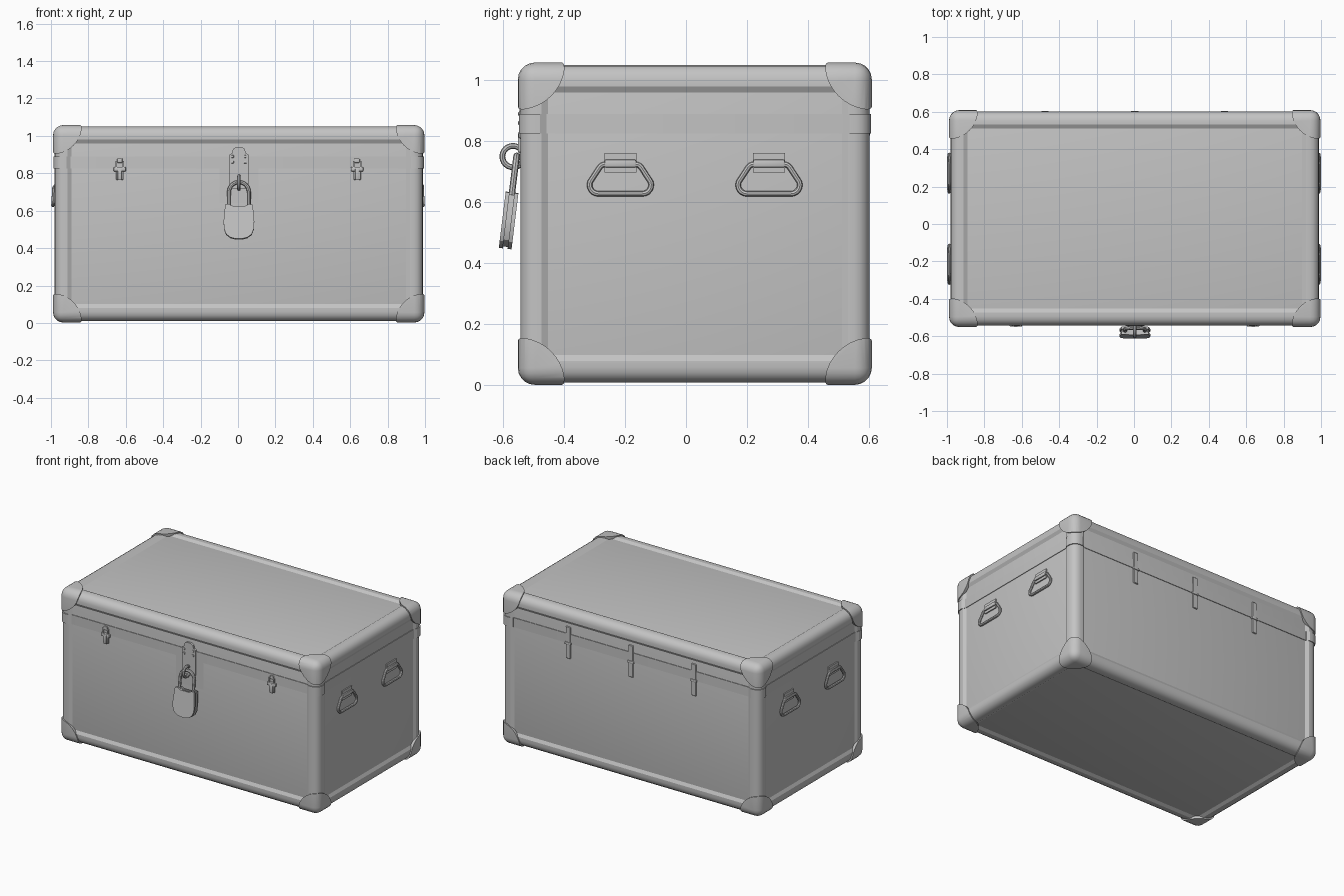
import bpy, bmesh, math
from mathutils import Vector, Matrix

if "Cube" in bpy.data.objects:
    bpy.data.objects.remove(bpy.data.objects["Cube"])

C = Vector((0.004, 0.029, 0.530))      # chest centre
H = Vector((0.985, 0.572, 0.520))      # half size over the edge trims
D = 0.011                              # panel recess below the trims
FRONT = C.y - H.y + D                  # front panel plane
BACK = C.y + H.y - D                   # back panel plane
SEAM = 0.825

gray = bpy.data.materials.new("plain_gray")
gray.diffuse_color = (0.55, 0.55, 0.55, 1)
gray.use_nodes = True
gray.node_tree.nodes["Principled BSDF"].inputs["Base Color"].default_value = gray.diffuse_color


def add_object(name, bm):
    bmesh.ops.recalc_face_normals(bm, faces=bm.faces)
    mesh = bpy.data.meshes.new(name)
    bm.to_mesh(mesh)
    bm.free()
    mesh.materials.append(gray)
    ob = bpy.data.objects.new(name, mesh)
    bpy.context.collection.objects.link(ob)
    return ob


def rounded_box(name, centre, half, r=0.0, seg=4, upright_only=False):
    bm = bmesh.new()
    bmesh.ops.create_cube(bm, size=2)
    for v in bm.verts:
        v.co = Vector(centre) + Vector([a * b for a, b in zip(v.co, half)])
    if r:
        edges = [e for e in bm.edges if not upright_only
                 or abs(e.verts[0].co.z - e.verts[1].co.z) > 1e-5]
        bmesh.ops.bevel(bm, geom=edges, offset=r, segments=seg, profile=0.5, affect='EDGES')
    return add_object(name, bm)


def prism(bm, rings):
    """Closed solid between two matching outlines."""
    a, b = [[bm.verts.new(p) for p in ring] for ring in rings]
    bm.faces.new(a)
    bm.faces.new(b[::-1])
    for i in range(len(a)):
        j = (i + 1) % len(a)
        bm.faces.new((a[i], b[i], b[j], a[j]))


def plate(name, outline, y0, y1, matrix=None):
    """Outline in x and z, thickened along y."""
    bm = bmesh.new()
    prism(bm, [[(x, y, z) for x, z in outline] for y in (y0, y1)])
    if matrix:
        bm.transform(matrix)
    return add_object(name, bm)


def tube(name, points, r, closed=False, matrix=None):
    cu = bpy.data.curves.new(name + "_path", 'CURVE')
    cu.dimensions = '3D'
    cu.bevel_depth, cu.bevel_resolution, cu.use_fill_caps = r, 2, True
    sp = cu.splines.new('POLY')
    sp.points.add(len(points) - 1)
    for p, co in zip(sp.points, points):
        p.co = (*co, 1)
    sp.use_cyclic_u = closed
    tmp = bpy.data.objects.new(name + "_path", cu)
    bpy.context.collection.objects.link(tmp)
    dg = bpy.context.evaluated_depsgraph_get()
    mesh = bpy.data.meshes.new_from_object(tmp.evaluated_get(dg))
    bm = bmesh.new()
    bm.from_mesh(mesh)
    bpy.data.objects.remove(tmp)
    if matrix:
        bm.transform(matrix)
    return add_object(name, bm)


def arc(cx, cy, r, a0, a1, n):
    return [(cx + r * math.cos(math.radians(a0 + (a1 - a0) * i / n)),
             cy + r * math.sin(math.radians(a0 + (a1 - a0) * i / n))) for i in range(n + 1)]


# angle trim section, measured inward from the outer corner
W, R = 0.09, 0.05
SECTION = [(W, W), (W, D), (W - 0.02, 0)] + arc(R, R, R, 270, 180, 4) + [(0, W - 0.02), (D, W)]


def edge_trims(name, axis, lo, hi, grow=0.0):
    bm = bmesh.new()
    i, j = [k for k in range(3) if k != axis]
    for si in (-1, 1):
        for sj in (-1, 1):
            rings = []
            for t in (lo, hi):
                ring = []
                for u, v in SECTION:
                    p = Vector()
                    p[i] = C[i] + si * (H[i] + grow - u)
                    p[j] = C[j] + sj * (H[j] + grow - v)
                    p[axis] = t
                    ring.append(p)
                rings.append(ring)
            prism(bm, rings)
    return add_object(name, bm)


# chest panels, trims and lid lip
rounded_box("chest_panels", C, H - Vector((D, D, D)), 0.05)
for axis, name in enumerate(("long_trims", "short_trims", "upright_trims")):
    edge_trims(name, axis, C[axis] - H[axis] + 0.06, C[axis] + H[axis] - 0.06)
lip_mid, lip_half = (SEAM + 0.89) / 2, (0.89 - SEAM) / 2
rounded_box("lid_lip", (C.x, C.y, lip_mid), (H.x - D + 0.004, H.y - D + 0.004, lip_half),
            0.05, 4, True)
edge_trims("lid_lip_corners", 2, SEAM, 0.89, 0.005)

# eight corner caps: a slightly larger shell kept only near the corners
G = H + Vector((0.008, 0.008, 0.008))
caps = rounded_box("corner_caps", C, G, 0.055, 5)
bm = bmesh.new()
for sx in (-1, 1):
    for sy in (-1, 1):
        for sz in (-1, 1):
            at = C + Vector((sx * G.x, sy * G.y, sz * G.z))
            bmesh.ops.create_uvsphere(bm, u_segments=32, v_segments=20, radius=0.155,
                                      matrix=Matrix.Translation(at))
cutter = add_object("cap_cutter", bm)
cutter.hide_render = True
mod = caps.modifiers.new("keep_corners", 'BOOLEAN')
mod.operation, mod.solver, mod.object = 'INTERSECT', 'EXACT', cutter
bpy.context.view_layer.objects.active = caps
bpy.ops.object.modifier_apply(modifier=mod.name)
bpy.data.objects.remove(cutter)

# side handles with their clips
for side, out in ((-1, 0.988), (1, 0.980)):
    for k, hy in enumerate((-0.215, 0.272)):
        tag = ("left" if side < 0 else "right") + "_%d" % (k + 1)
        half = arc(0.072, 0.657, 0.029, -90, 20, 6) + arc(0.050, 0.702, 0.022, 30, 90, 4)
        loop = half + [(-y, z) for y, z in reversed(half)]
        pts = [(C.x + side * (out + 0.06 * (0.725 - z)), hy + y, z) for y, z in loop]
        tube("handle_" + tag, pts, 0.009, True)
        px = C.x + side * (H.x - D + 0.003)
        rounded_box("handle_plate_" + tag, (px, hy, 0.729), (0.005, 0.052, 0.032))
        rounded_box("handle_clip_" + tag, (px + side * 0.006, hy, 0.727),
                    (0.007, 0.052, 0.013), 0.005, 2)

# hasp with rivets and staple
MX = 0.005
right = [(0.045, 0.72), (0.05, 0.73), (0.05, 0.90), (0.036, 0.908), (0.032, 0.93), (0.016, 0.94)]
hasp = [(MX + x, z) for x, z in right] + [(MX - x, z) for x, z in reversed(right)]
plate("hasp", hasp, FRONT, FRONT - 0.013)
plate("hasp_back_plate", [(-0.10, 0.64), (0.11, 0.64), (0.11, SEAM), (-0.10, SEAM)],
      FRONT, FRONT - 0.003)
for sx in (-1, 1):
    for z in (0.86, 0.89):
        rounded_box("hasp_rivet", (MX + sx * 0.034, FRONT - 0.014, z),
                    (0.007, 0.004, 0.007), 0.003, 2)
ring = [(MX, y, z) for y, z in arc(-0.567, 0.750, 0.035, 0, 345, 23)]
tube("staple", ring, 0.0095, True)

# padlock, hanging slightly forward
hang = Matrix.Translation((MX, -0.555, 0.755)) @ Matrix.Rotation(math.radians(-7), 4, 'X')
bow = [(x, 0, z) for x, z in arc(0, -0.055, 0.053, 0, 180, 12)]
tube("padlock_shackle", [(0.053, 0, -0.15)] + bow + [(-0.053, 0, -0.15)], 0.0105, False, hang)
lock_half = arc(0, -0.215, 0.082, 0, -10, 1)[:1] + [(0.080, -0.255), (0.068, -0.285),
                                                   (0.045, -0.302), (0.018, -0.309)]
lock_half = [(0.030, -0.134), (0.055, -0.123), (0.073, -0.125), (0.077, -0.160)] + lock_half


def lock_outline(s):
    pts = [(x * s, -0.216 + (z + 0.216) * s) for x, z in lock_half]
    return pts + [(-x, z) for x, z in reversed(pts)]


plate("padlock_core", lock_outline(0.93), -0.014, 0.014, hang)
plate("padlock_front", lock_outline(1.0), -0.021, -0.008, hang)
plate("padlock_back", lock_outline(1.0), 0.008, 0.021, hang)

# two toggle latches
for tag, lx in (("left", -0.632), ("right", 0.637)):
    rounded_box("latch_base_" + tag, (lx, FRONT - 0.004, 0.80), (0.020, 0.007, 0.035), 0.004, 2)
    rounded_box("latch_lever_" + tag, (lx, FRONT - 0.012, 0.795), (0.011, 0.007, 0.032), 0.004, 2)
    rounded_box("latch_pivot_" + tag, (lx, FRONT - 0.009, 0.822), (0.033, 0.008, 0.012), 0.005, 2)
    rounded_box("latch_catch_" + tag, (lx, FRONT - 0.007, 0.868), (0.014, 0.007, 0.012), 0.004, 2)
    for s in (-1, 1):
        rounded_box("latch_wire_" + tag, (lx + s * 0.018, FRONT - 0.010, 0.845),
                    (0.004, 0.004, 0.022))

# three strap hinges on the back
for hx in (-0.48, 0.0, 0.48):
    rounded_box("hinge_strap", (C.x + hx, BACK + 0.003, 0.83), (0.018, 0.005, 0.11), 0.003, 1)
    rounded_box("hinge_barrel", (C.x + hx, BACK + 0.005, SEAM), (0.024, 0.008, 0.009), 0.005, 2)

# smooth the rounded surfaces, keep folds crisp
bpy.ops.object.select_all(action='SELECT')
bpy.context.view_layer.objects.active = caps
bpy.ops.object.shade_smooth_by_angle(angle=math.radians(27))
